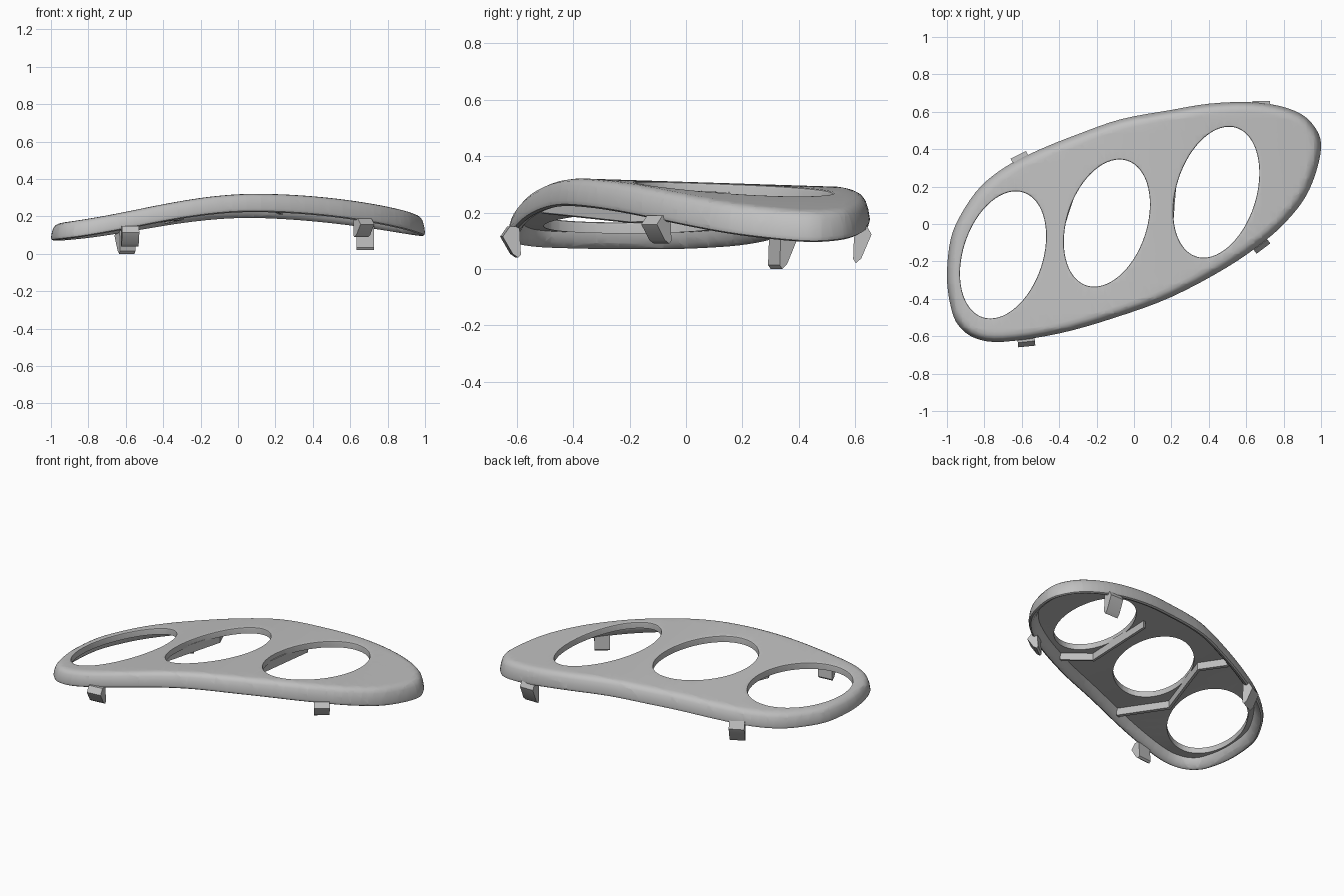
import bpy, bmesh
from math import sin, cos, pi, radians
from mathutils import Vector

if "Cube" in bpy.data.objects:
    bpy.data.objects.remove(bpy.data.objects["Cube"])

grey = bpy.data.materials.new("satin grey plastic")
grey.use_nodes = True
COLOR = (0.53, 0.53, 0.53, 1)
grey.diffuse_color = COLOR
grey.node_tree.nodes["Principled BSDF"].inputs["Base Color"].default_value = COLOR


def arch(x, y):
    """Height of the bowed top surface."""
    u = x - 0.13
    drop = 0.108 * u * u if u > 0 else 0.168 * sin(pi * u / 2.6) ** 2
    return 0.322 - drop - (0.03 + 0.02 * x) * (y + 0.4)


def finish(name, bm, bend=True):
    """Bend the flat mesh over the arch and make an object of it."""
    if bend:
        for axis, step in (((1, 0, 0), 0.04), ((0, 1, 0), 0.08)):
            for i in range(-24, 25):
                bmesh.ops.bisect_plane(bm, geom=bm.verts[:] + bm.edges[:] + bm.faces[:],
                                       plane_co=Vector(axis) * (i * step + 0.003), plane_no=axis)
        for v in bm.verts:
            v.co.z += arch(v.co.x, v.co.y)
    bmesh.ops.recalc_face_normals(bm, faces=bm.faces)
    mesh = bpy.data.meshes.new(name)
    bm.to_mesh(mesh)
    bm.free()
    mesh.materials.append(grey)
    ob = bpy.data.objects.new(name, mesh)
    bpy.context.collection.objects.link(ob)
    bpy.ops.object.select_all(action='DESELECT')
    ob.select_set(True)
    bpy.context.view_layer.objects.active = ob
    bpy.ops.object.shade_smooth_by_angle(angle=radians(35))
    return ob


def smooth_loop(pts, steps):
    """Closed Catmull-Rom curve through the points."""
    p = [Vector(q) for q in pts]
    out = []
    for i in range(len(p)):
        a, b, c, d = (p[(i + k) % len(p)] for k in (-1, 0, 1, 2))
        for s in range(steps):
            t = s / steps
            out.append(0.5 * (2 * b + (c - a) * t + (2 * a - 5 * b + 4 * c - d) * t * t
                              + (3 * b - a - 3 * c + d) * t ** 3))
    return out


def inset(loop, d):
    """Move a clockwise loop inward by d."""
    n = len(loop)
    res = []
    for i in range(n):
        t = (loop[(i + 1) % n] - loop[i - 1]).normalized()
        res.append(loop[i] + Vector((t.y, -t.x)) * d)
    return res


def bridge(bm, rings):
    for r, s in zip(rings, rings[1:]):
        for i in range(len(r)):
            j = (i + 1) % len(r)
            bm.faces.new((r[i], r[j], s[j], s[i]))


def ring(bm, loop, z, taper=0):
    """Loop of vertices at height z, deeper towards +x by the taper."""
    return [bm.verts.new((p.x, p.y, z * (1 + taper * p.x))) for p in loop]


def fill(bm, loops):
    edges = [bm.edges.get((r[i - 1], r[i])) for r in loops for i in range(len(r))]
    bmesh.ops.triangle_fill(bm, edges=edges, use_beauty=True)


# Bezel: bowed plate with a rolled skirt and three slanted oval openings
OUTLINE = [(-1, -.28), (-.98, -.08), (-.92, .06), (-.82, .2), (-.68, .31), (-.5, .4),
           (-.3, .48), (-.07, .56), (.2, .61), (.4, .643), (.6, .652), (.76, .635),
           (.89, .59), (.965, .52), (1, .43), (.98, .3), (.92, .15), (.82, .02),
           (.7, -.09), (.5, -.23), (.2, -.39), (-.1, -.5), (-.4, -.585), (-.7, -.63),
           (-.85, -.61), (-.94, -.54), (-.98, -.44)]
HOLES = [(-.7, -.165, .34), (-.145, .005, .34), (.44, .17, .35)]
THICK = 0.04
outline = smooth_loop(OUTLINE, 4)
SKIRT = [(.055, 0), (.038, -.003), (.024, -.01), (.013, -.024), (.005, -.048), (0, -.078),
         (.004, -.092), (.014, -.098), (.028, -.094), (.042, -.078), (.052, -.058), (.056, -THICK)]
bm = bmesh.new()
skirt = [ring(bm, inset(outline, d), z, .08) for d, z in SKIRT]
bridge(bm, skirt)
top_loops, under_loops = [skirt[0]], [skirt[-1]]
for cx, cy, h in HOLES:
    rims = []
    for grow, z in ((.008, 0), (.002, -.003), (0, -.01), (0, -THICK)):
        oval = []
        for k in range(64):
            t = 2 * pi * k / 64
            oval.append(Vector((cx + .068 * sin(t) + (.22 + grow) * cos(t),
                                cy + (h + grow) * sin(t))))
        rims.append(ring(bm, oval, z))
    bridge(bm, rims)
    top_loops.append(rims[0])
    under_loops.append(rims[-1])
fill(bm, top_loops)
fill(bm, under_loops)
bezel = finish("bezel_plate", bm)
weighted = bezel.modifiers.new("even shading", 'WEIGHTED_NORMAL')
weighted.keep_sharp = True

# Bent stiffening ribs under the bridges between openings
RIBS = {"right_rib": [(-.3, -.51), (-.44, -.2), (-.3, .23), (-.38, .4)],
        "left_rib": [(.34, -.26), (.19, -.14), (.23, .37)]}
for name, path in RIBS.items():
    bm = bmesh.new()
    side = Vector((.009, .003))
    sections = []
    for p in map(Vector, path):
        sections.append([bm.verts.new((q.x, q.y, z)) for q, z in
                         ((p - side, -.03), (p + side, -.03), (p + side, -.085), (p - side, -.085))])
    bridge(bm, sections)
    bm.faces.new(sections[0])
    bm.faces.new(sections[-1])
    finish(name, bm)

# Wedge-shaped clips hanging from the skirt: position, outward direction, bottom and top
CLIPS = {"front_right_clip": ((-.575, -.635), (.1, -1), .04, .15),
         "front_left_clip": ((.68, -.115), (.6, -.8), .09, .19),
         "back_right_clip": ((-.61, .352), (-.45, .89), 0, .14),
         "back_left_clip": ((.68, .638), (0, 1), .02, .17)}
for name, (pos, out, low, high) in CLIPS.items():
    bm = bmesh.new()
    out = Vector(out).normalized()
    along = Vector((-out.y, out.x)) * .046
    tall = high - low
    profile = [(-.04, high), (-.005, high), (.02, low + tall * .68),
               (-.016, low + tall * .12), (-.035, low), (-.045, low + tall * .1)]
    ends = []
    for s in (-1, 1):
        ends.append([bm.verts.new((*(Vector(pos) + out * o + along * s), z)) for o, z in profile])
        bm.faces.new(ends[-1])
    bridge(bm, ends)
    finish(name, bm, bend=False)
